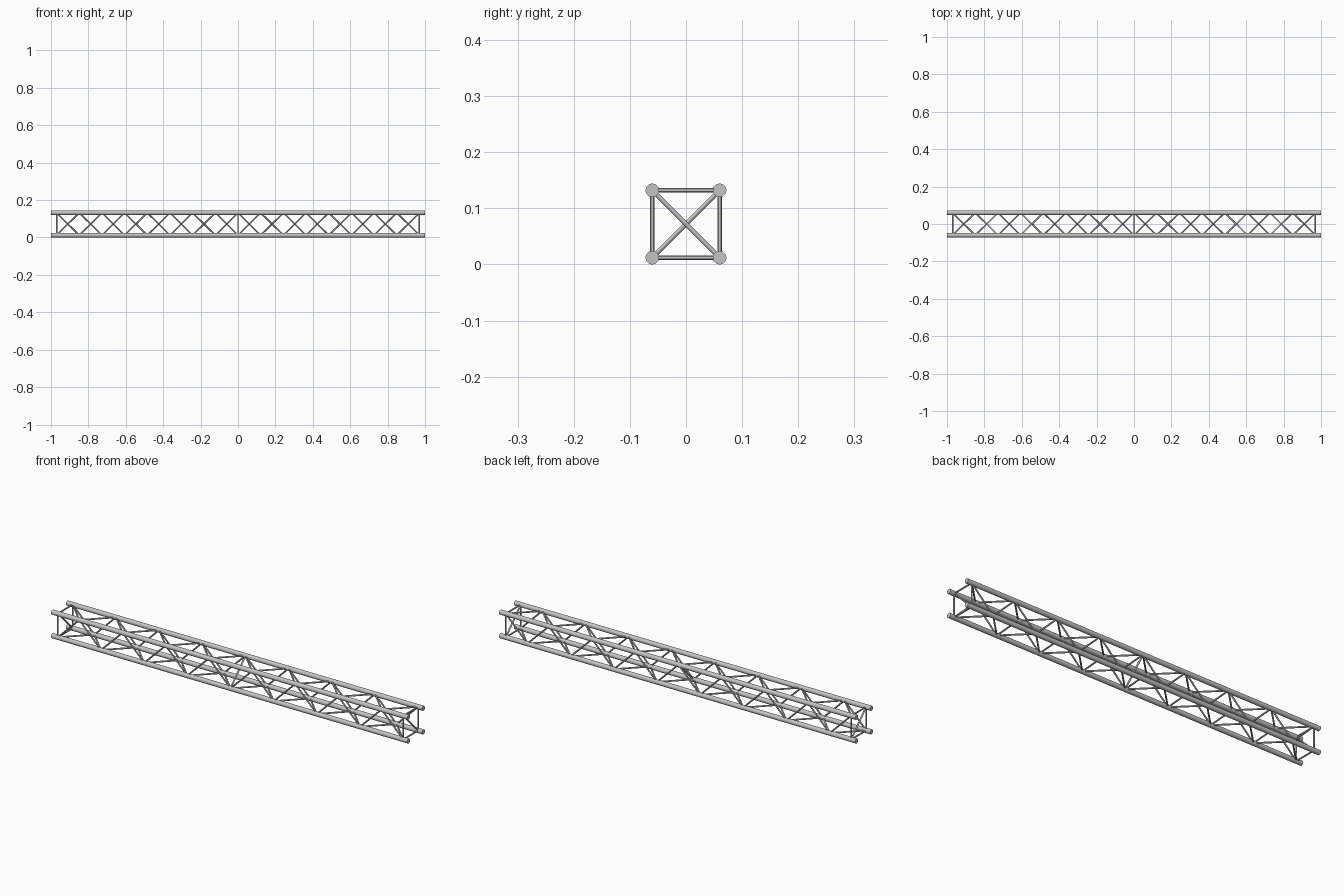
import bpy
from mathutils import Vector

cube = bpy.data.objects.get("Cube")
if cube:
    bpy.data.objects.remove(cube)

# Bare aluminium
metal = bpy.data.materials.new("light_grey_metal")
metal.use_nodes = True
colour = (0.55, 0.55, 0.55, 1)
metal.diffuse_color = colour
metal.node_tree.nodes["Principled BSDF"].inputs["Base Color"].default_value = colour

HALF = 0.06          # half the chord spacing
CHORD_R = 0.012
BRACE_R = 0.004
END = 0.97           # position of the end frames
BAYS = 16
STEP = 2 * END / BAYS


def tube(name, start, end, radius, sides):
    """Capped round tube between two points."""
    start, end = Vector(start), Vector(end)
    axis = end - start
    bpy.ops.mesh.primitive_cylinder_add(
        vertices=sides, radius=radius, depth=axis.length,
        location=(start + end) / 2,
        rotation=axis.to_track_quat('Z', 'Y').to_euler())
    obj = bpy.context.object
    obj.name = name
    obj.data.materials.append(metal)
    bpy.ops.object.shade_smooth_by_angle()
    return obj


def at(x, corner):
    """Point on a chord's centre line."""
    side, level = corner
    return (x, side * HALF, CHORD_R + HALF + level * HALF)


front_bottom, front_top = (-1, -1), (-1, 1)
back_bottom, back_top = (1, -1), (1, 1)
chords = {"front_bottom": front_bottom, "front_top": front_top,
          "back_top": back_top, "back_bottom": back_bottom}

# Four long chords
for name, corner in chords.items():
    tube(name + "_chord", at(-1, corner), at(1, corner), CHORD_R, 24)

# Zigzag lacing on each face: even nodes on one chord, odd nodes on the other
faces = {"front": (front_bottom, front_top), "top": (back_top, front_top),
         "back": (back_top, back_bottom), "bottom": (front_bottom, back_bottom)}
for name, pair in faces.items():
    for i in range(BAYS):
        x = -END + i * STEP
        tube(name + "_lacing", at(x, pair[i % 2]),
             at(x + STEP, pair[(i + 1) % 2]), BRACE_R, 12)

# Square end frames with a cross brace
for side, x in (("right", -END), ("left", END)):
    for name, (a, b) in faces.items():
        tube(f"{side}_end_{name}_strut", at(x, a), at(x, b), BRACE_R, 12)
    tube(side + "_end_diagonal", at(x, front_top), at(x, back_bottom), BRACE_R, 12)

# Middle cross brace
tube("middle_diagonal", at(0, front_bottom), at(0, back_top), BRACE_R, 12)
